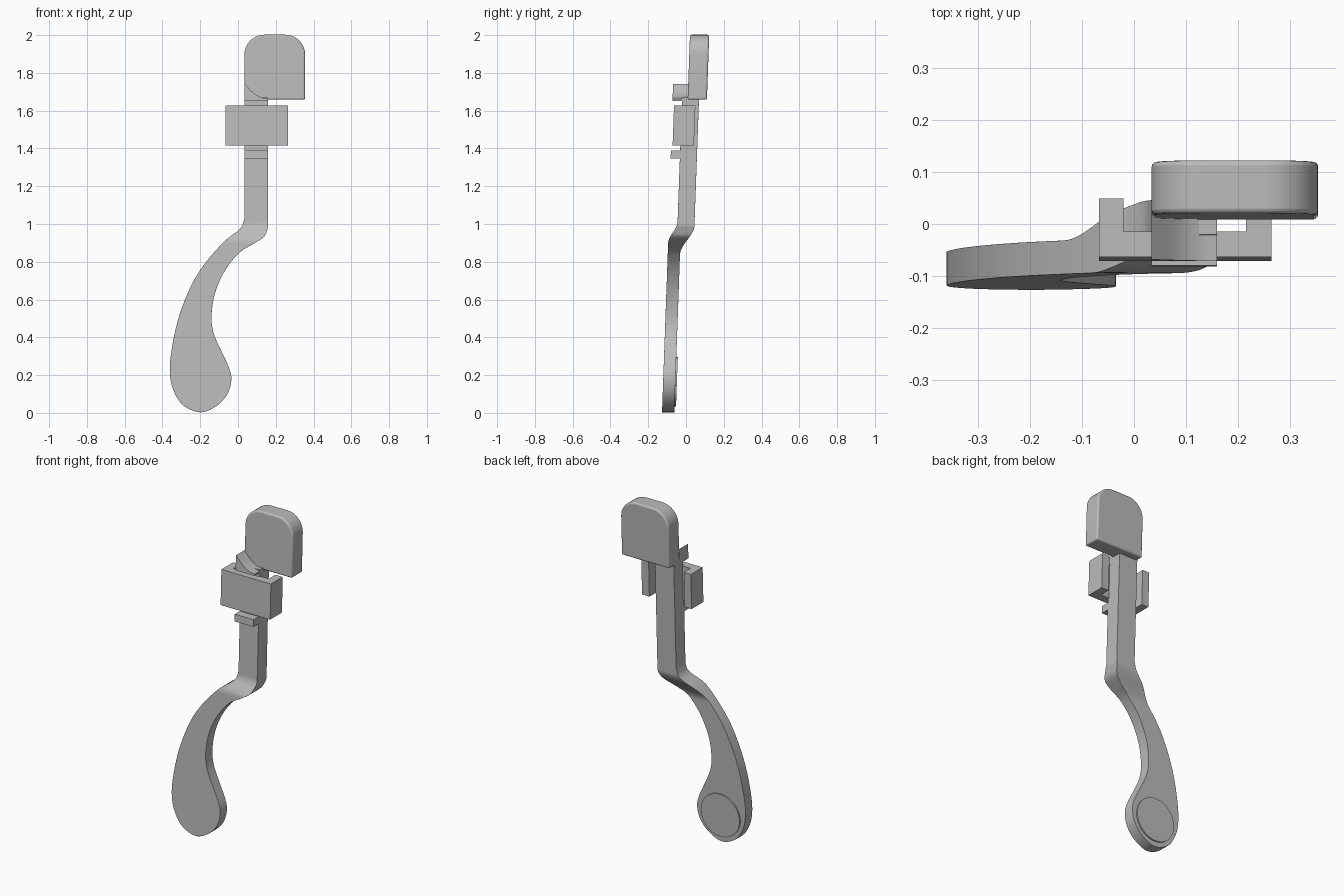
import bpy, bmesh, math
from mathutils import Vector

old = bpy.data.objects.get("Cube")
if old:
    bpy.data.objects.remove(old)

grey = bpy.data.materials.new("plain grey")
grey.use_nodes = True
colour = (0.5, 0.5, 0.5, 1)
grey.diffuse_color = colour
grey.node_tree.nodes["Principled BSDF"].inputs["Base Color"].default_value = colour


def smooth_line(pts, steps=5):
    """Catmull-Rom curve through the points."""
    p = [Vector(q) for q in pts]
    p = [2 * p[0] - p[1]] + p + [2 * p[-1] - p[-2]]
    out = []
    for a, b, c, d in zip(p, p[1:], p[2:], p[3:]):
        for i in range(steps):
            t = i / steps
            out.append(0.5 * (2 * b + (c - a) * t + (2 * a - 5 * b + 4 * c - d) * t**2
                              + (3 * b - a - 3 * c + d) * t**3))
    return out + [p[-2]]


def arc(cx, cz, r, start, end, n=10):
    angles = [math.radians(start + (end - start) * i / n) for i in range(n + 1)]
    return [(cx + r * math.cos(a), cz + r * math.sin(a)) for a in angles]


def lean(z):
    """The whole lever leans back slightly."""
    return 0.036 * (z - 1)


def slab(name, outline, front, back, cuts=(), bend=None, bevel=0):
    """Extrude an x-z outline from front to back, then bend and lean it."""
    bm = bmesh.new()
    face = bm.faces.new([bm.verts.new((q[0], front, q[1])) for q in outline])
    for z in cuts:
        bmesh.ops.bisect_plane(bm, geom=bm.verts[:] + bm.edges[:] + bm.faces[:],
                               plane_co=(0, 0, z), plane_no=(0, 0, 1))
    ext = bmesh.ops.extrude_face_region(bm, geom=bm.faces[:], use_keep_orig=True)
    for v in ext["geom"]:
        if isinstance(v, bmesh.types.BMVert):
            v.co.y = back
    for v in bm.verts:
        if bend:
            v.co.y = bend(v.co.z, v.co.y > (front + back) / 2)
        v.co.y += lean(v.co.z)
    bmesh.ops.recalc_face_normals(bm, faces=bm.faces[:])
    mesh = bpy.data.meshes.new(name)
    bm.to_mesh(mesh)
    bm.free()
    mesh.materials.append(grey)
    ob = bpy.data.objects.new(name, mesh)
    bpy.context.collection.objects.link(ob)
    if bevel:
        mod = ob.modifiers.new("soft edges", "BEVEL")
        mod.width, mod.segments = bevel, 3
        mod.limit_method, mod.angle_limit = "ANGLE", math.radians(50)
    bpy.ops.object.select_all(action="DESELECT")
    ob.select_set(True)
    bpy.context.view_layer.objects.active = ob
    bpy.ops.object.shade_smooth_by_angle(angle=math.radians(35))
    return ob


def box(name, x0, x1, front, back, z0, z1):
    return slab(name, [(x0, z0), (x1, z0), (x1, z1), (x0, z1)], front, back)


def ease(z, low, high):
    t = min(max((z - low) / (high - low), 0), 1)
    return t * t * (3 - 2 * t)


def step_back(z, is_back):
    """The upright sits further back than the paddle."""
    if is_back:
        return -0.026 + 0.071 * ease(z, 0.84, 0.99)
    return -0.091 + 0.046 * ease(z, 0.9, 1.01)


# Lever: upright bar flowing into a curved teardrop paddle
curve = smooth_line([
    (0.034, 1.03), (0.012, 0.975), (-0.07, 0.91), (-0.18, 0.785), (-0.257, 0.655),
    (-0.32, 0.485), (-0.355, 0.31), (-0.36, 0.2), (-0.34, 0.115), (-0.29, 0.04),
    (-0.2, 0.003), (-0.115, 0.035), (-0.055, 0.1), (-0.035, 0.18), (-0.05, 0.245),
    (-0.087, 0.325), (-0.13, 0.425), (-0.14, 0.52), (-0.12, 0.64), (-0.065, 0.76),
    (0.01, 0.85), (0.09, 0.9), (0.14, 0.935), (0.16, 0.985)])
slab("lever", [(0.034, 1.67)] + curve + [(0.16, 1.67)], -0.045, 0.045,
     cuts=[0.835 + 0.0122 * i for i in range(16)], bend=step_back, bevel=0.009)

# Round pad on the back of the paddle
slab("back_disc", arc(-0.195, 0.165, 0.13, 0, 352.5, 47), -0.04, -0.018)

# Head block with rounded top corners
slab("head_block", [(0.034, 1.658), (0.355, 1.658)] + arc(0.25, 1.897, 0.105, 0, 90)
     + arc(0.139, 1.897, 0.105, 90, 180), -0.015, 0.087, bevel=0.009)

# Bracket wrapped round the upright
slab_z = (1.415, 1.628)
box("bracket_front", -0.067, 0.265, -0.086, -0.037, *slab_z)
box("bracket_right_arm", -0.067, -0.02, -0.037, 0.027, *slab_z)
box("bracket_left_arm", 0.216, 0.265, -0.037, 0.027, *slab_z)

# Stops above and below the bracket
box("lower_stop", 0.034, 0.16, -0.094, -0.04, 1.347, 1.39)
slab("upper_stop", [(0.034, 1.652), (0.16, 1.652)]
     + smooth_line([(0.16, 1.662), (0.125, 1.67), (0.085, 1.692), (0.034, 1.742)]),
     -0.095, -0.01)
